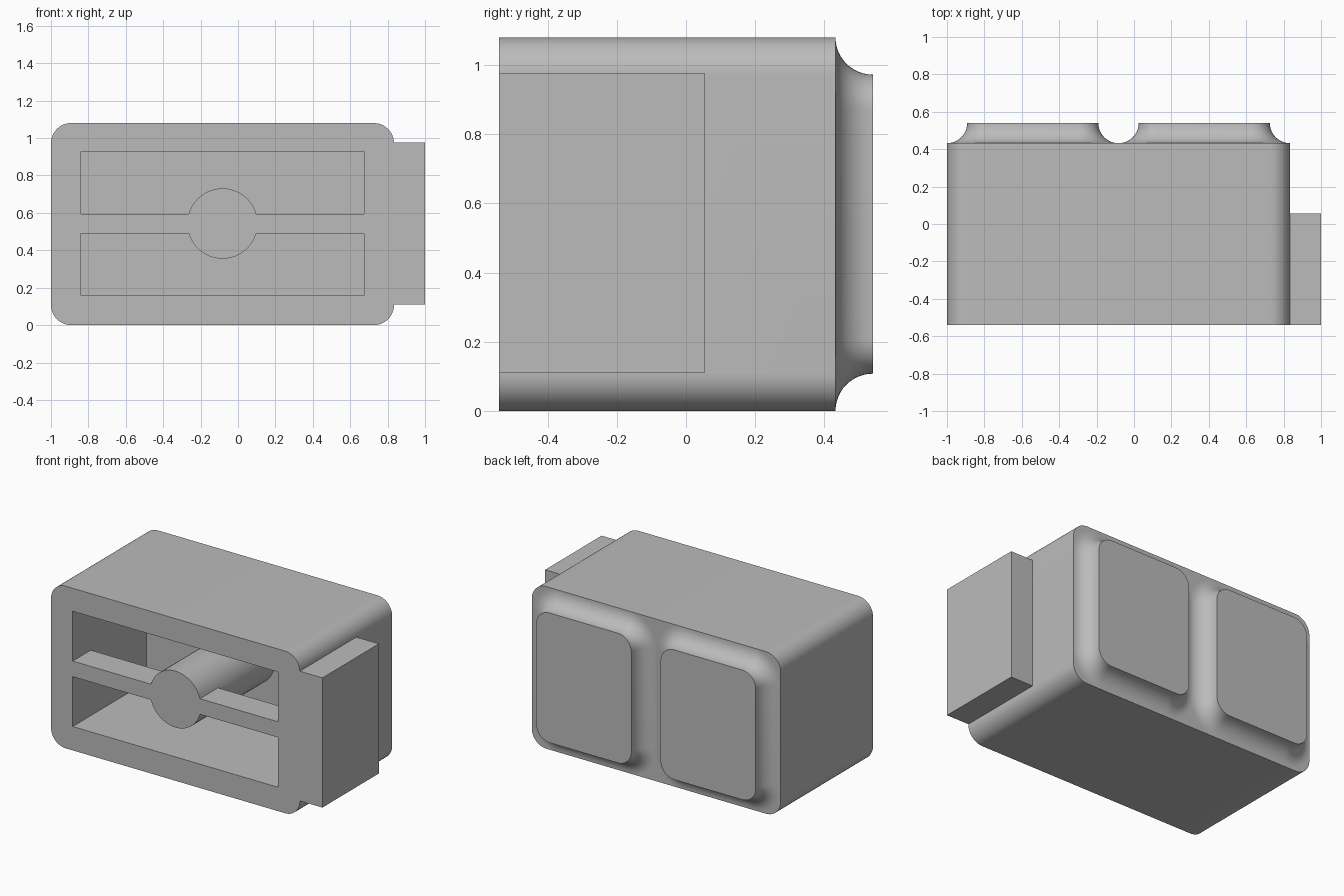
import bpy, bmesh
from math import sin, cos, pi

if "Cube" in bpy.data.objects:
    bpy.data.objects.remove(bpy.data.objects["Cube"], do_unlink=True)

GREY = (0.5, 0.5, 0.5, 1)
grey = bpy.data.materials.new("plain_grey")
grey.use_nodes = True
grey.diffuse_color = GREY
grey.node_tree.nodes["Principled BSDF"].inputs["Base Color"].default_value = GREY

CX, CZ = -0.083, 0.54              # centre of the housing
HALF_W, HALF_H = 0.917, 0.54
FRONT, BACK, END = -0.54, 0.432, 0.54
FILLET = 0.108


def outline(cx, cz, hw, hh, r, steps=12):
    """Rounded rectangle in the xz plane; a plain one when r is zero."""
    if r == 0:
        return [(cx + sx * hw, cz + sz * hh) for sx, sz in ((1, 1), (-1, 1), (-1, -1), (1, -1))]
    pts = []
    for q, (sx, sz) in enumerate(((1, 1), (-1, 1), (-1, -1), (1, -1))):
        for i in range(steps + 1):
            a = (q + i / steps) * pi / 2
            pts.append((cx + sx * (hw - r) + r * cos(a), cz + sz * (hh - r) + r * sin(a)))
    return pts


def loft(name, sections):
    """Closed solid through (y, outline) sections, from front to back."""
    bm = bmesh.new()
    rings = [[bm.verts.new((x, y, z)) for x, z in pts] for y, pts in sections]
    n = len(rings[0])
    for a, b in zip(rings, rings[1:]):
        for i in range(n):
            j = (i + 1) % n
            bm.faces.new((a[i], a[j], b[j], b[i]))
    bm.faces.new(rings[0])
    bm.faces.new(rings[-1])
    bmesh.ops.recalc_face_normals(bm, faces=bm.faces)
    mesh = bpy.data.meshes.new(name)
    bm.to_mesh(mesh)
    bm.free()
    mesh.materials.append(grey)
    obj = bpy.data.objects.new(name, mesh)
    bpy.context.collection.objects.link(obj)
    return obj


def prism(name, y0, y1, *shape):
    pts = outline(*shape)
    return loft(name, [(y0, pts), (y1, pts)])


def select(obj):
    bpy.ops.object.select_all(action='DESELECT')
    obj.select_set(True)
    bpy.context.view_layer.objects.active = obj


def combine(target, tool, operation):
    select(target)
    mod = target.modifiers.new(operation.lower(), 'BOOLEAN')
    mod.operation, mod.object, mod.solver = operation, tool, 'EXACT'
    bpy.ops.object.modifier_apply(modifier=mod.name)
    bpy.data.objects.remove(tool, do_unlink=True)


# Housing, hollowed from the front
housing = prism("housing", FRONT, BACK, CX, CZ, HALF_W, HALF_H, FILLET)
combine(housing, prism("cavity", FRONT - 0.1, 0.235, CX, CZ + 0.003, 0.757, 0.384, 0), 'DIFFERENCE')

# Side key, shallow cross web and round core, merged flush with the front
combine(housing, prism("side_key", FRONT, 0.055, 0.85, CZ + 0.003, 0.15, 0.432, 0), 'UNION')
web = prism("cross_web", FRONT, FRONT + 0.19, CX, CZ + 0.003, 0.8, 0.052, 0)
combine(web, prism("core", FRONT, 0.3, CX, CZ + 0.003, 0.188, 0.188, 0.188), 'UNION')
combine(housing, web, 'UNION')

# Two raised back pads with concave flared bases
pads = []
for side, sign in (("left", 1), ("right", -1)):
    half = HALF_W / 2 - FILLET
    sections = []
    for i in range(13):
        a = i / 12 * pi / 2
        grow = FILLET * (1 - sin(a))
        sections.append((BACK + FILLET * (1 - cos(a)),
                         outline(CX + sign * HALF_W / 2, CZ, half + grow,
                                 HALF_H - FILLET + grow, 0.1 + grow)))
    pads.append(loft(side + "_back_pad", sections))

for obj in [housing] + pads:
    select(obj)
    bpy.ops.object.shade_smooth_by_angle(angle=pi / 6)
